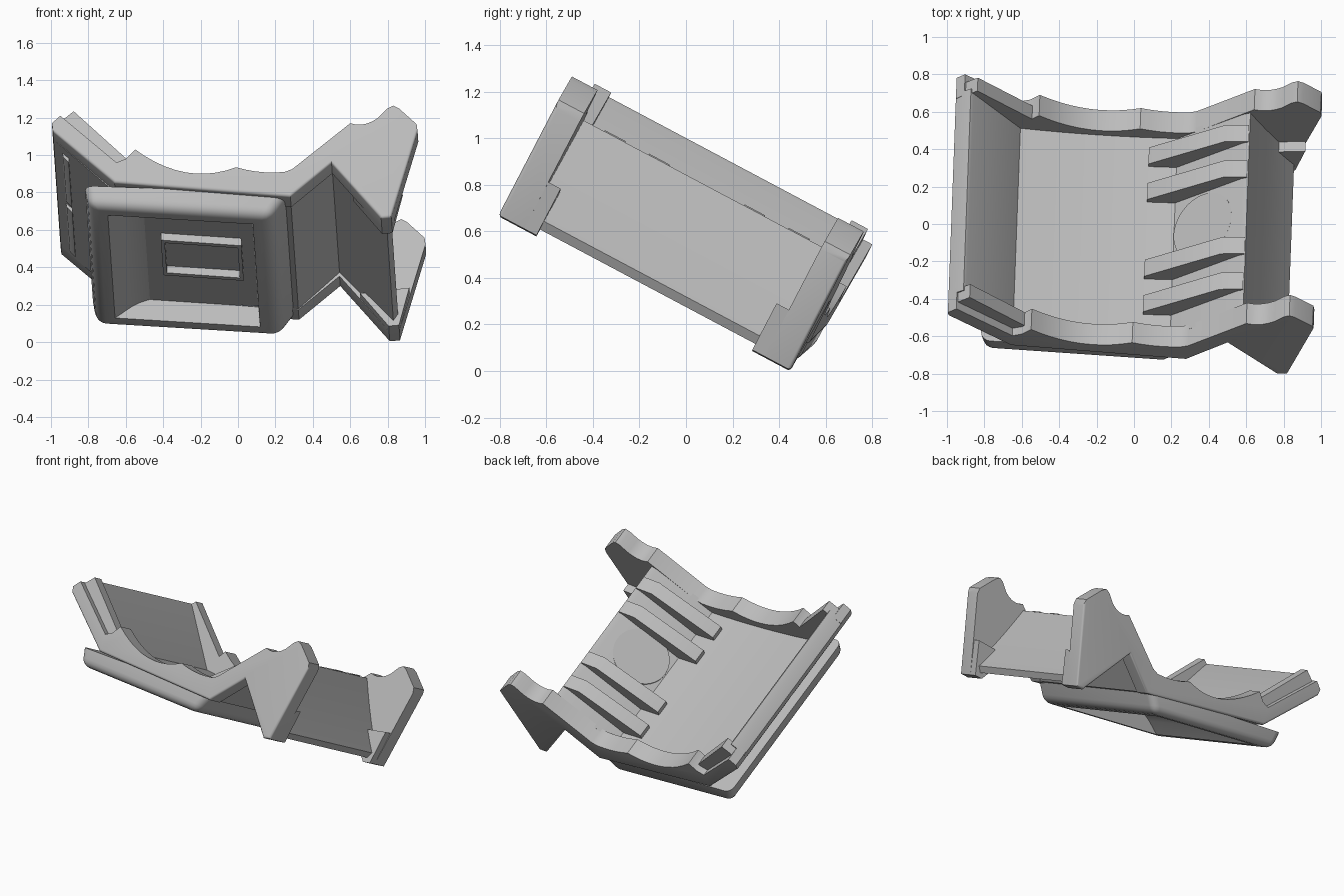
import bpy, bmesh, math
from mathutils import Matrix

if "Cube" in bpy.data.objects:
    bpy.data.objects.remove(bpy.data.objects["Cube"])

# Tilted part frame: a = across, h = profile height, w = along the extrusion
S, C = 0.469, 0.883
FRAME = Matrix(((1, 0, 0.033, 0),
                (-0.037, S / C, C, -0.80 - 0.68 * S / C + 0.03),
                (0, 1, -S, 0),
                (0, 0, 0, 1)))
LENGTH = 1.42

grey = bpy.data.materials.new("plain grey")
grey.diffuse_color = (0.5, 0.5, 0.5, 1)
grey.use_nodes = True
grey.node_tree.nodes["Principled BSDF"].inputs["Base Color"].default_value = grey.diffuse_color


def finish(name, bm):
    """Move a part from the profile frame into place and shade it."""
    bm.transform(FRAME)
    bmesh.ops.recalc_face_normals(bm, faces=bm.faces)
    mesh = bpy.data.meshes.new(name)
    bm.to_mesh(mesh)
    bm.free()
    mesh.materials.append(grey)
    ob = bpy.data.objects.new(name, mesh)
    bpy.context.collection.objects.link(ob)
    bpy.ops.object.select_all(action='DESELECT')
    ob.select_set(True)
    bpy.context.view_layer.objects.active = ob
    bpy.ops.object.shade_smooth_by_angle(angle=math.radians(32))
    return ob


def extrude(name, pts, w0, w1, round_outer=None, bevel=0.05):
    """Extrude a profile from w0 to w1; optionally round edges of the w0 face."""
    bm = bmesh.new()
    a = [bm.verts.new((x, h, w0)) for x, h in pts]
    b = [bm.verts.new((x, h, w1)) for x, h in pts]
    n = len(pts)
    bm.faces.new(a)
    bm.faces.new(b[::-1])
    for i in range(n):
        j = (i + 1) % n
        bm.faces.new((a[i], b[i], b[j], a[j]))
    bmesh.ops.recalc_face_normals(bm, faces=bm.faces)
    if round_outer:
        edges = [bm.edges.get((a[i], a[(i + 1) % n])) for i in round_outer]
        bmesh.ops.bevel(bm, geom=edges, offset=bevel, segments=4,
                        profile=0.5, affect='EDGES', clamp_overlap=True)
    return finish(name, bm)


def arc(p, q, sag, n=10):
    """Points of a sagging curve from p to q, ends left out."""
    out = []
    for i in range(1, n):
        t = i / n
        out.append((p[0] + (q[0] - p[0]) * t,
                    p[1] + (q[1] - p[1]) * t - 4 * sag * t * (1 - t)))
    return out


# End caps: scalloped top, spike on the right, rounded lower rim, thicker foot
top = [(-.995, 1.17), (-.95, 1.21), (-.65, .96), (-.60, .98), (-.55, 1.03)]
top += arc((-.55, 1.03), (-.01, .935), .075)
top += [(-.01, .935)] + arc((-.01, .935), (.25, .91), .013, 5)
top += [(.25, .91), (.29, .925), (.60, 1.17)]
top += arc((.60, 1.17), (.75, 1.20), .02, 5)
top += [(.75, 1.20), (.80, 1.25), (.83, 1.265), (.86, 1.25), (.955, 1.165), (.96, 1.13)]
under = [(.82, .67), (.765, .665), (.50, .96), (.28, .78), (-.66, .855), (-.99, 1.13)]
foot = [(.875, .87), (.82, .67), (.765, .665), (.612, .84)]
k = len(top)
rim = range(k - 1, k + 5)
for side, w0, w1, w2 in (("front", 0, .125, .185),
                         ("back", LENGTH, LENGTH - .125, LENGTH - .185)):
    extrude(side + "_cap", top + under, w0, w1, rim, 0.045)
    extrude(side + "_foot", foot, w1, w2)

# Shell between the caps: steep wall, curved floor, ridge and outer leg
shell = [(-.995, 1.165), (-.95, 1.21), (-.915, 1.235), (-.90, 1.225), (-.65, .895)]
shell += arc((-.65, .895), (.19, .85), .016, 8)
shell += [(.19, .85), (.545, 1.12), (.58, 1.135)]
shell += arc((.58, 1.135), (.815, .73), .02, 6)
shell += [(.815, .73), (.79, .695), (.50, .98), (.28, .785), (-.66, .847), (-.99, 1.13)]
extrude("shell", shell, .10, LENGTH - .10)

# Rails beside the caps on the sloped wall
rail = [(-.95, 1.20), (-.88, 1.255), (-.58, .985), (-.62, .88)]
for side, w in (("front", .045), ("back", LENGTH - .125)):
    extrude(side + "_rail", rail, w, w + .08)

# Ribs bridging the floor and the ridge
rib = [(.04, .82), (.04, .875), (.45, 1.13), (.575, 1.14), (.56, 1.08), (.25, .84)]
for i, w in enumerate((.275, .49, .955, 1.17)):
    extrude("rib_%d" % (i + 1), rib, w - .05, w + .05)

# Round plate on the ramp
bm = bmesh.new()
bmesh.ops.create_cone(bm, cap_ends=True, segments=48, radius1=.19, radius2=.19, depth=.008)
slope = math.atan2(.27, .355) - .03
bm.transform(Matrix.Translation((.345, .970, .70)) @ Matrix.Rotation(slope, 4, 'Z')
             @ Matrix.Rotation(math.radians(90), 4, 'X'))
finish("round_plate", bm)

# Underside pad with a deep pocket, one pocket wall sweeping in as a ramp
bm = bmesh.new()
W0, W1 = .03, 1.41
ring_top = [(-.82, .85, W0), (.27, .81, W0), (.27, .81, W1), (-.82, .85, W1)]
ring_low = [(-.80, .745, W0), (.175, .685, W0), (.175, .685, W1), (-.80, .745, W1)]
up = [bm.verts.new(p) for p in ring_top]
lo = [bm.verts.new(p) for p in ring_low]
bm.faces.new(up)
bottom = bm.faces.new(lo[::-1])
for i in range(4):
    bm.faces.new((up[i], lo[i], lo[(i + 1) % 4], up[(i + 1) % 4]))
bmesh.ops.recalc_face_normals(bm, faces=bm.faces)
outer = list(bottom.edges) + [bm.edges.get((up[i], lo[i])) for i in range(4)]
bmesh.ops.inset_region(bm, faces=[bottom], thickness=.10, use_even_offset=True)
for v in bottom.verts:
    v.co.z += 0 if v.co.z < .7 else -.01
pocket = bmesh.ops.extrude_discrete_faces(bm, faces=[bottom])["faces"][0]
for v in pocket.verts:
    v.co.y += .115
    v.co.x += .17 if v.co.x < -.3 else -.01
ramp = [e for e in pocket.edges if all(v.co.x < -.3 for v in e.verts)]
bmesh.ops.bevel(bm, geom=ramp, offset=.10, segments=4, profile=0.5,
                affect='EDGES', clamp_overlap=True)
bmesh.ops.bevel(bm, geom=[e for e in outer if e.is_valid], offset=.05, segments=4,
                profile=0.5, affect='EDGES', clamp_overlap=True)
finish("pocket_pad", bm)


# Plain raised frame inside the pocket
def slab(name, x0, x1, w0, w1, lift=.02):
    def base(x):
        return .825 - .07 * (x + .3)
    pts = [(x0, base(x0)), (x1, base(x1)), (x1, base(x1) - lift - .02), (x0, base(x0) - lift - .02)]
    extrude(name, pts, w0, w1)


for i, w in enumerate((.53, .90)):
    slab("frame_long_%d" % i, -.43, .0, w, w + .03)
for i, x in enumerate((-.43, -.02)):
    slab("frame_short_%d" % i, x, x + .02, .53, .93)

# Thin grip strips on the outside of the sloped wall
grip = [(-.95, 1.12), (-.94, 1.07), (-.91, 1.04), (-.91, 1.09)]
for i, (w0, w1) in enumerate(((.17, .68), (.74, 1.25))):
    extrude("grip_strip_%d" % (i + 1), grip, w0, w1)
